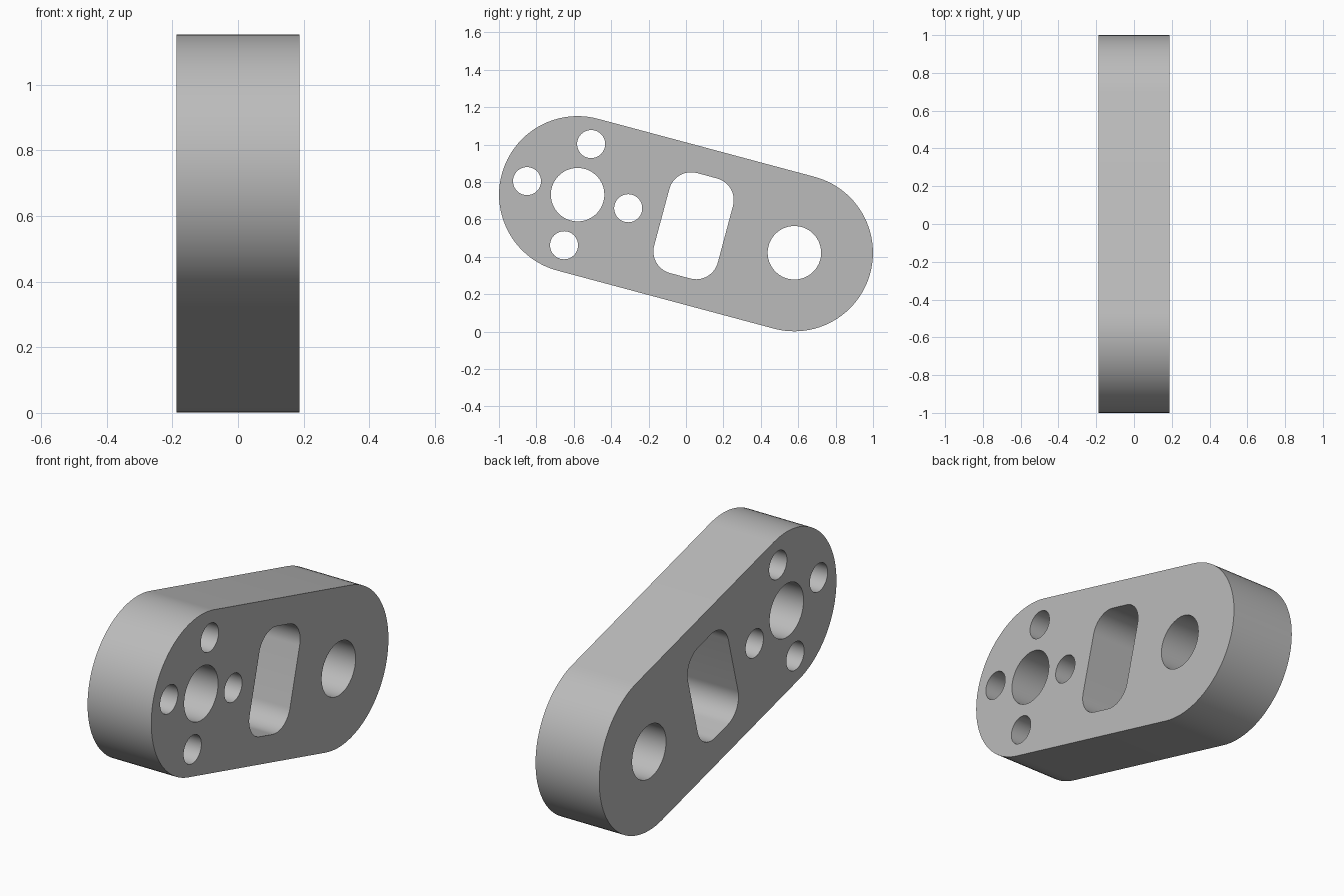
import bpy, bmesh
from math import sin, cos, pi, radians
from mathutils import Matrix, Vector

old = bpy.data.objects.get("Cube")
if old:
    bpy.data.objects.remove(old, do_unlink=True)

TILT = radians(-15)
HALF_WIDTH = 0.188
END = 0.6          # distance from the middle to each end centre
MIDDLE = 0.577     # height of the middle

grey = bpy.data.materials.new("plain grey")
grey.use_nodes = True
colour = (0.5, 0.5, 0.5, 1)
grey.diffuse_color = colour
grey.node_tree.nodes["Principled BSDF"].inputs["Base Color"].default_value = colour


def arc(cx, cy, r, start, sweep, steps):
    return [(cx + r * cos(start + sweep * i / steps),
             cy + r * sin(start + sweep * i / steps)) for i in range(steps + 1)]


def circle(cx, cy, r, steps=64):
    return arc(cx, cy, r, 0, 2 * pi, steps)[:-1]


def rounded_slot(cx, cy, half_w, half_h, r):
    points = []
    for i, (sx, sy) in enumerate([(1, 1), (-1, 1), (-1, -1), (1, -1)]):
        points += arc(cx + sx * (half_w - r), cy + sy * (half_h - r),
                      r, i * pi / 2, pi / 2, 16)
    return points


# Outline with rounded ends, then the holes, along the link's own axis
loops = [arc(END, 0, 0.42, -pi / 2, pi, 48) + arc(-END, 0, 0.42, pi / 2, pi, 48)]
loops += [circle(s * END, 0, 0.143) for s in (-1, 1)]
loops.append(rounded_slot(0.042, 0, 0.176, 0.277, 0.12))
for k in range(4):
    loops.append(circle(-END + 0.28 * cos(k * pi / 2), 0.28 * sin(k * pi / 2), 0.075, 48))

# Filled profile extruded to the link's width
curve = bpy.data.curves.new("link_profile", "CURVE")
curve.dimensions = "2D"
curve.fill_mode = "BOTH"
curve.extrude = HALF_WIDTH
for loop in loops:
    spline = curve.splines.new("POLY")
    spline.points.add(len(loop) - 1)
    for point, (u, v) in zip(spline.points, loop):
        point.co = (u, v, 0, 1)
    spline.use_cyclic_u = True

link = bpy.data.objects.new("link_plate", curve)
bpy.context.collection.objects.link(link)
bpy.context.view_layer.objects.active = link
link.select_set(True)
bpy.ops.object.convert(target="MESH")
link = bpy.context.object

# Stand the profile up facing sideways, tilted down toward the back
stand = Matrix(((0, 0, 1), (1, 0, 0), (0, 1, 0))).to_4x4()
place = Matrix.Translation(Vector((0, 0, MIDDLE))) @ stand @ Matrix.Rotation(TILT, 4, "Z")
bm = bmesh.new()
bm.from_mesh(link.data)
bmesh.ops.remove_doubles(bm, verts=bm.verts, dist=0.0001)
bmesh.ops.transform(bm, matrix=place, verts=bm.verts)
bmesh.ops.recalc_face_normals(bm, faces=bm.faces)
bm.to_mesh(link.data)
bm.free()

link.data.materials.clear()
link.data.materials.append(grey)
bpy.ops.object.shade_smooth_by_angle(angle=radians(30))
